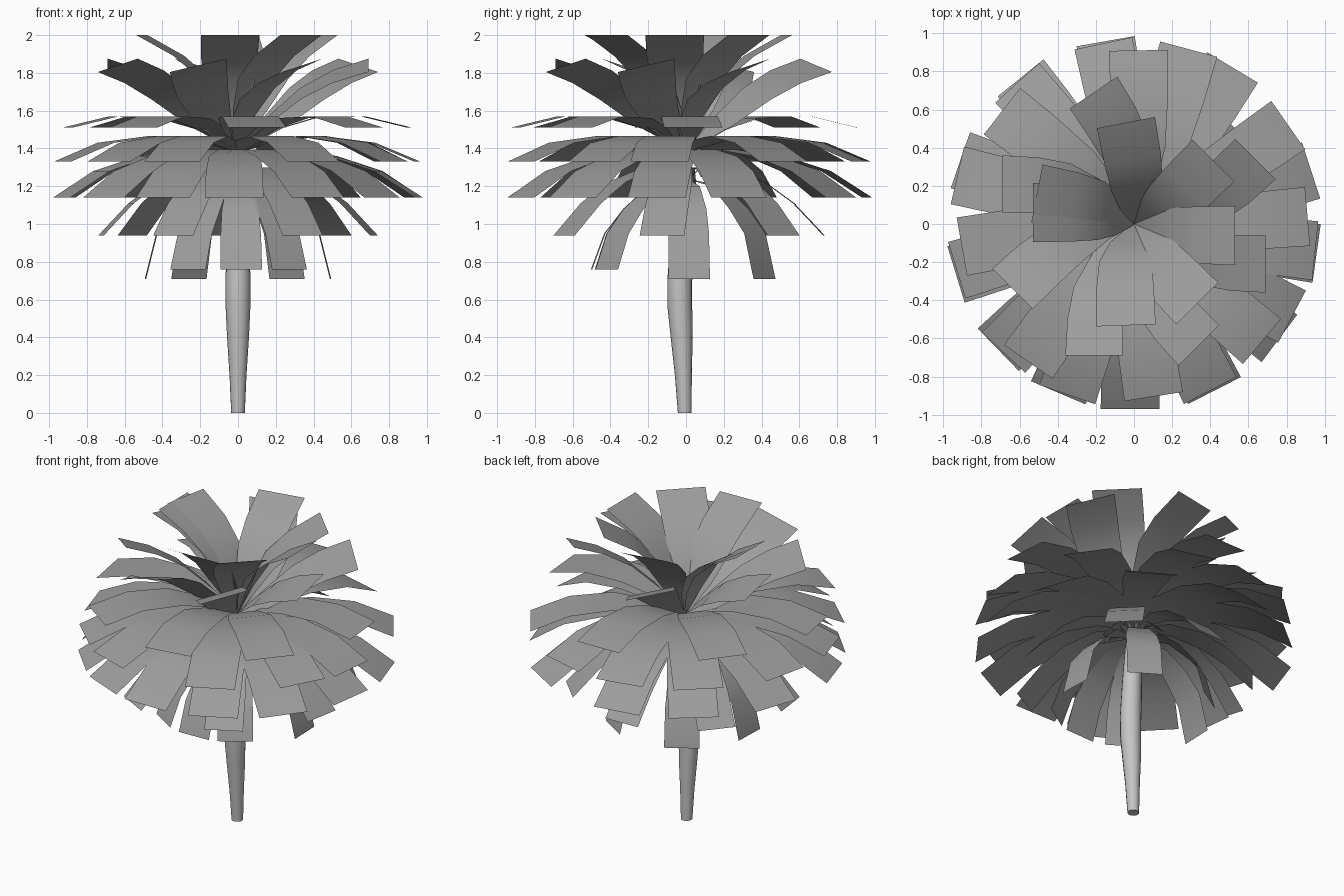
import bpy
import bmesh
import math
from mathutils import Vector

cube = bpy.data.objects.get("Cube")
if cube:
    bpy.data.objects.remove(cube)


def material(name, level):
    mat = bpy.data.materials.new(name)
    mat.use_nodes = True
    colour = (level, level, level, 1)
    mat.diffuse_color = colour
    mat.node_tree.nodes["Principled BSDF"].inputs["Base Color"].default_value = colour
    return mat


leaf_grey = material("leaf grey", 0.34)
trunk_grey = material("trunk light grey", 0.56)


def finish(name, bm, mat, angle):
    mesh = bpy.data.meshes.new(name)
    bm.to_mesh(mesh)
    bm.free()
    mesh.materials.append(mat)
    obj = bpy.data.objects.new(name, mesh)
    bpy.context.collection.objects.link(obj)
    bpy.ops.object.select_all(action='DESELECT')
    obj.select_set(True)
    bpy.context.view_layer.objects.active = obj
    bpy.ops.object.shade_smooth_by_angle(angle=math.radians(angle))


# Trunk: gently leaning round column, (height, radius, y offset)
def trunk(rings, sides=16):
    bm = bmesh.new()
    loops = []
    for z, r, y in rings:
        loops.append([bm.verts.new((r * math.cos(k * math.tau / sides),
                                    y + r * math.sin(k * math.tau / sides), z))
                      for k in range(sides)])
    for a, b in zip(loops, loops[1:]):
        for k in range(sides):
            j = (k + 1) % sides
            bm.faces.new((a[k], a[j], b[j], b[k]))
    bm.faces.new(loops[0][::-1])
    bm.faces.new(loops[-1])
    finish("trunk", bm, trunk_grey, 50)


# One tier of leaves: strips that fan out from the crown along a side profile,
# swept sideways by shift and tilted across by roll
def leaf_tier(name, profile, width, angles, shift=0.0, roll=0.0):
    bm = bmesh.new()
    shares = (0.05, 0.6, 0.88, 0.97, 1.0)
    for degrees in angles:
        a = math.radians(degrees)
        out = Vector((math.cos(a), math.sin(a), 0))
        side = Vector((-math.sin(a), math.cos(a), 0))
        previous = None
        for (r, z), share in zip(profile, shares):
            mid = out * r + side * (shift * share) + Vector((0, 0, z))
            half = side * (width / 2 * share) + Vector((0, 0, roll * share))
            pair = [bm.verts.new(mid - half), bm.verts.new(mid + half)]
            if previous:
                bm.faces.new((previous[0], pair[0], pair[1], previous[1]))
            previous = pair
    finish(name, bm, leaf_grey, 60)


trunk([(0, 0.036, -0.007), (0.2, 0.045, -0.014), (0.4, 0.058, -0.023),
       (0.55, 0.065, -0.032), (0.7, 0.066, -0.033), (0.95, 0.06, -0.02),
       (1.2, 0.05, -0.005), (1.3, 0.03, 0)])

leaf_tier("top_leaves",
          [(0, 1.4), (0.09, 1.6), (0.19, 1.77), (0.33, 1.89), (0.53, 2.0)],
          0.31, (101, 45, 0, -45, -88, 169, 180), -0.06)
leaf_tier("upper_leaves",
          [(0, 1.39), (0.15, 1.54), (0.33, 1.69), (0.5, 1.78), (0.69, 1.84)],
          0.3, (124, 45, 0, -45, -90, -135, 180), -0.21, 0.035)
leaf_tier("flat_leaves",
          [(0, 1.38), (0.2, 1.5), (0.4, 1.56), (0.66, 1.57), (0.91, 1.51)],
          0.31, (91, 142, 190, -125, -81, -40, 5), -0.04)
leaf_tier("middle_leaves",
          [(0, 1.38), (0.2, 1.44), (0.45, 1.465), (0.72, 1.43), (0.96, 1.33)],
          0.31, (75, 35, -6, -28, -63, -109, -133, -163, 167, 132, 102), -0.04)
leaf_tier("drooping_leaves",
          [(0, 1.36), (0.25, 1.395), (0.5, 1.36), (0.75, 1.28), (0.97, 1.14)],
          0.31, (100, 59, 18, -8, -37, -63, -90, -113, -136, -163, 161, 129), -0.02)
leaf_tier("lower_leaves",
          [(0, 1.3), (0.22, 1.3), (0.42, 1.22), (0.57, 1.11), (0.73, 0.94)],
          0.24, (-10, 45, 92, 140, 187, -118, -62))
# Lowest leaves hang a little further down at the back
leaf_tier("bottom_front_leaves",
          [(0, 1.24), (0.2, 1.2), (0.33, 1.08), (0.43, 0.95), (0.5, 0.76)],
          0.22, (-88, -122, -57))
leaf_tier("bottom_back_leaves",
          [(0, 1.24), (0.2, 1.2), (0.33, 1.08), (0.43, 0.95), (0.49, 0.71)],
          0.22, (2, 58, 122, 178))
# Short ragged fibres under the crown
leaf_tier("crown_fibres",
          [(0.03, 1.25), (0.08, 1.29), (0.12, 1.3), (0.16, 1.28), (0.19, 1.25)],
          0.04, range(0, 360, 30))
